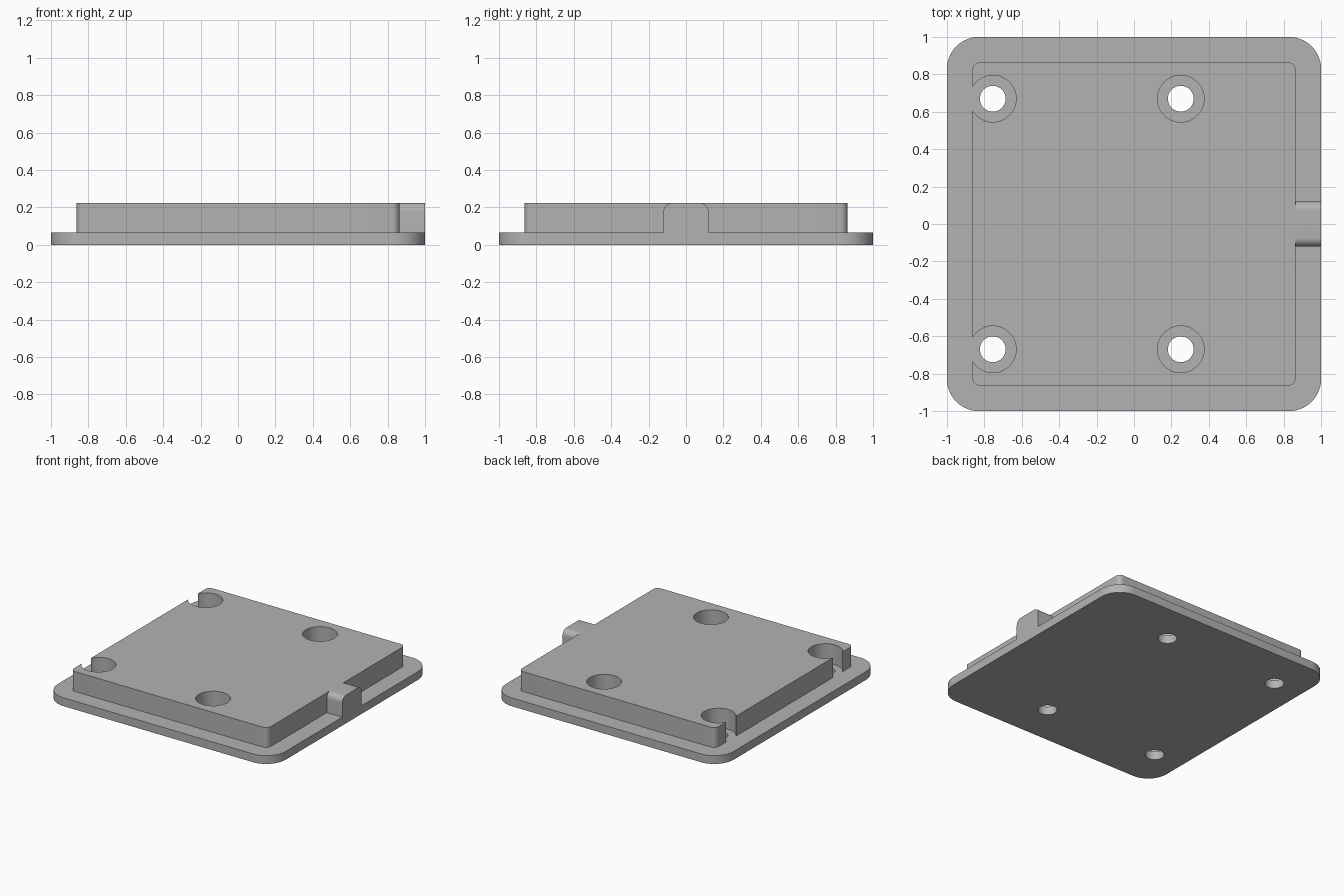
import bpy
import math
from mathutils import Matrix, Vector

if "Cube" in bpy.data.objects:
    bpy.data.objects.remove(bpy.data.objects["Cube"])

PLATE_TOP, TOP = 0.066, 0.224

grey = bpy.data.materials.new("plain grey")
grey.use_nodes = True
colour = (0.45, 0.45, 0.45, 1)
grey.diffuse_color = colour
grey.node_tree.nodes["Principled BSDF"].inputs["Base Color"].default_value = colour


def prism(name, outline, low, high, turn=Matrix()):
    """Extrude a flat outline from low to high along its local z."""
    n = len(outline)
    verts = [turn @ Vector((u, v, h)) for h in (low, high) for u, v in outline]
    faces = [list(range(n))[::-1], list(range(n, 2 * n))]
    faces += [(i, (i + 1) % n, n + (i + 1) % n, n + i) for i in range(n)]
    mesh = bpy.data.meshes.new(name)
    mesh.from_pydata(verts, [], faces)
    mesh.materials.append(grey)
    obj = bpy.data.objects.new(name, mesh)
    bpy.context.collection.objects.link(obj)
    return obj


def arc(cx, cy, radius, start, sweep, steps):
    angles = [math.radians(start + sweep * i / steps) for i in range(steps + 1)]
    return [(cx + radius * math.cos(a), cy + radius * math.sin(a)) for a in angles]


def rounded_square(half, radius, steps):
    c = half - radius
    corners = ((c, c), (-c, c), (-c, -c), (c, -c))
    return [p for i, (x, y) in enumerate(corners)
            for p in arc(x, y, radius, 90 * i, 90, steps)]


def combine(target, other, operation):
    """Apply a boolean and discard the second solid."""
    mod = target.modifiers.new(operation, 'BOOLEAN')
    mod.operation, mod.object, mod.solver = operation, other, 'EXACT'
    bpy.context.view_layer.objects.active = target
    bpy.ops.object.modifier_apply(modifier=mod.name)
    bpy.data.objects.remove(other)


# Flange plate, raised block and side lug
plate = prism("cover_plate", rounded_square(1, 0.17, 14), 0, PLATE_TOP)
block = prism("raised_block", rounded_square(0.864, 0.04, 8), 0.03, TOP)
lug_radius = 0.045
side, shoulder = 0.12 - lug_radius, TOP - lug_radius
lug_outline = ([(-0.12, 0.03), (0.12, 0.03)]
               + arc(side, shoulder, lug_radius, 0, 90, 8)
               + arc(-side, shoulder, lug_radius, 90, 90, 8))
yz_to_x = Matrix(((0, 0, 1, 0), (1, 0, 0, 0), (0, 1, 0, 0), (0, 0, 0, 1)))
lug = prism("side_lug", lug_outline, 0.8, 1, yz_to_x)

# Wide screw recesses stop at the plate, narrow holes go through it
holes = [(x, y) for x in (-0.755, 0.25) for y in (-0.67, 0.67)]
for x, y in holes:
    combine(block, prism("recess_cutter", arc(x, y, 0.125, 0, 360, 48)[:-1], 0, 0.4),
            'DIFFERENCE')
combine(plate, block, 'UNION')
combine(plate, lug, 'UNION')
for x, y in holes:
    combine(plate, prism("hole_cutter", arc(x, y, 0.069, 0, 360, 36)[:-1], -0.1, 0.4),
            'DIFFERENCE')

bpy.ops.object.select_all(action='DESELECT')
plate.select_set(True)
bpy.context.view_layer.objects.active = plate
bpy.ops.object.shade_smooth_by_angle(angle=math.radians(30))
